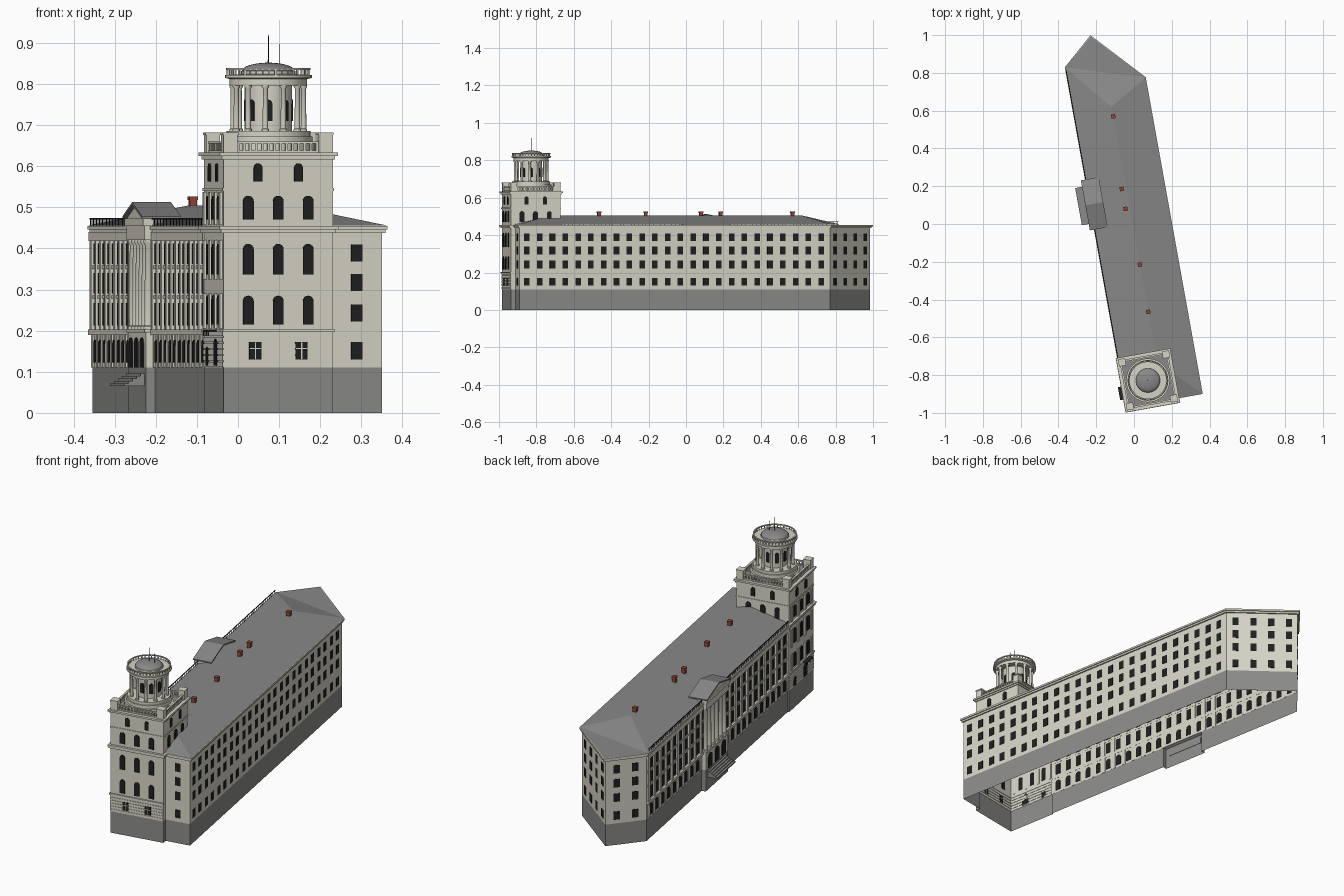
import bpy, bmesh, math
from mathutils import Matrix, Vector

if "Cube" in bpy.data.objects:
    bpy.data.objects.remove(bpy.data.objects["Cube"])

TURN = Matrix.Rotation(math.radians(10.2), 4, 'Z')   # whole building is turned on the site


def mat(name, c):
    m = bpy.data.materials.new(name)
    m.diffuse_color = (*c, 1)
    m.use_nodes = True
    m.node_tree.nodes["Principled BSDF"].inputs["Base Color"].default_value = m.diffuse_color
    return m


CREAM = mat("cream_plaster", (0.68, 0.66, 0.57))
STONE = mat("grey_plinth", (0.26, 0.26, 0.255))
ROOF = mat("grey_roof", (0.25, 0.25, 0.25))
GLASS = mat("dark_glass", (0.014, 0.014, 0.015))
IRON = mat("black_iron", (0.02, 0.02, 0.02))
BRICK = mat("red_brick", (0.27, 0.06, 0.035))


def finish(name, bm, material, smooth=False):
    me = bpy.data.meshes.new(name)
    bm.to_mesh(me)
    bm.free()
    me.materials.append(material)
    ob = bpy.data.objects.new(name, me)
    bpy.context.collection.objects.link(ob)
    ob.matrix_world = TURN
    if smooth:
        bpy.ops.object.select_all(action='DESELECT')
        ob.select_set(True)
        bpy.context.view_layer.objects.active = ob
        bpy.ops.object.shade_smooth_by_angle(angle=math.radians(35))


def box(bm, x0, x1, y0, y1, z0, z1):
    m = Matrix.Translation(((x0 + x1) / 2, (y0 + y1) / 2, (z0 + z1) / 2)) @ \
        Matrix.Diagonal((x1 - x0, y1 - y0, z1 - z0, 1))
    bmesh.ops.create_cube(bm, size=1, matrix=m)


def prism(bm, poly, z0, z1, bottom=True, top=True):
    lo = [bm.verts.new((x, y, z0)) for x, y in poly]
    hi = [bm.verts.new((x, y, z1)) for x, y in poly]
    n = len(poly)
    for i in range(n):
        j = (i + 1) % n
        bm.faces.new((lo[i], lo[j], hi[j], hi[i]))
    if bottom:
        bm.faces.new(lo[::-1])
    if top:
        bm.faces.new(hi)


def offset(poly, d):
    """Push a counter-clockwise outline outwards with mitred corners."""
    out, n = [], len(poly)
    for i in range(n):
        a, b, c = (Vector(poly[k % n]) for k in (i - 1, i, i + 1))
        e, f = (b - a).normalized(), (c - b).normalized()
        n1, n2 = Vector((e.y, -e.x)), Vector((f.y, -f.x))
        p = b + (n1 + n2) * d / (1 + n1.dot(n2))
        out.append((p.x, p.y))
    return out


def plate(bm, a, b, s, z0, w, h, arched=False, t=0.004):
    """Window plate on the wall a-b, centred at distance s from a."""
    a, b = Vector(a), Vector(b)
    d = (b - a).normalized()
    nrm = Vector((d.y, -d.x))
    pts = [(-w / 2, 0), (w / 2, 0)]
    if arched:
        r = w / 2
        pts += [(r * math.cos(k * math.pi / 8), h - r + r * math.sin(k * math.pi / 8)) for k in range(9)]
    else:
        pts += [(w / 2, h), (-w / 2, h)]
    rings = []
    for side in (t, -0.002):
        o = a + d * s + nrm * side
        rings.append([bm.verts.new((o.x + d.x * u, o.y + d.y * u, z0 + v)) for u, v in pts])
    f, k = rings
    bm.faces.new(f)
    bm.faces.new(k[::-1])
    for i in range(len(pts)):
        j = (i + 1) % len(pts)
        bm.faces.new((f[j], f[i], k[i], k[j]))


def lathe(bm, cx, cy, prof, n=32):
    rings = [[bm.verts.new((cx + r * math.cos(2 * math.pi * i / n), cy + r * math.sin(2 * math.pi * i / n), z))
              for i in range(n)] for r, z in prof]
    for p, q in zip(rings, rings[1:]):
        for i in range(n):
            j = (i + 1) % n
            bm.faces.new((p[i], p[j], q[j], q[i]))
    bm.faces.new(rings[-1])


# --- shell: plinth, walls, cornice
TX0, TX1, TY0, TY1 = -0.209, 0.061, -0.963, -0.693     # tower plan
TCX, TCY = (TX0 + TX1) / 2, (TY0 + TY1) / 2
FR, BR, TIP, BL = (0.187, -0.938), (0.187, 0.749), (-0.051, 1.008), (-0.202, 0.876)
head = [(TX0, TY0), (TX1, TY0), (TX1, -0.938), FR, BR, TIP, BL]
tail = [(-0.202, TY1), (TX0, TY1)]
outline = head + tail
PY0, PY1, PX = 0.02, 0.265, -0.224                      # portico bay
bm = bmesh.new()
prism(bm, head + [(-0.202, PY1), (PX, PY1), (PX, PY0), (-0.202, PY0)] + tail, 0, 0.11, False, False)
finish("plinth", bm, STONE)
bm = bmesh.new()
prism(bm, outline, 0.11, 0.45, False, False)
prism(bm, [(TX0, TY0), (TX1, TY0), (TX1, TY1), (TX0, TY1)], 0.45, 0.63, False, False)
finish("walls", bm, CREAM)
bm = bmesh.new()
prism(bm, offset(outline, 0.007), 0.437, 0.446)
prism(bm, offset(outline, 0.012), 0.446, 0.455)
finish("eaves_cornice", bm, CREAM)

# --- hipped main roof with flat rear corner
bm = bmesh.new()
V = [bm.verts.new(p) for p in ((0.197, -0.948, 0.456), (0.197, 0.753, 0.456), (-0.05, 1.018, 0.456),
                               (-0.212, 0.88, 0.456), (-0.212, -0.693, 0.456),
                               (-0.007, -0.74, 0.505), (-0.007, 0.631, 0.505), (0.04, -0.948, 0.456))]
for f in ((0, 1, 6, 5), (4, 5, 6, 3), (1, 3, 6), (1, 2, 3), (0, 5, 7)):
    bm.faces.new([V[i] for i in f])
finish("main_roof", bm, ROOF)

# --- chimneys
bm = bmesh.new()
for x, y in ((-0.007, 0.58), (-0.031, 0.194), (-0.03, 0.087), (-0.008, -0.217), (-0.008, -0.471)):
    box(bm, x - 0.009, x + 0.009, y - 0.009, y + 0.009, 0.485, 0.522)
    box(bm, x - 0.011, x + 0.011, y - 0.011, y + 0.011, 0.518, 0.527)
finish("chimneys", bm, BRICK)

# --- plain windows on the right, front-right and rear walls
ROWS = (0.13, 0.222, 0.296, 0.368)
bm = bmesh.new()
for z in ROWS:
    for i in range(24):
        plate(bm, FR, BR, 0.04 + i * 0.0695, z, 0.03, 0.042, t=0.002)
    for i in range(4):
        plate(bm, BR, TIP, 0.045 + i * 0.088, z, 0.03, 0.042, t=0.002)
    for s in (0.055, 0.145):
        plate(bm, TIP, BL, s, z, 0.03, 0.042, t=0.002)
    plate(bm, (TX1, -0.938), FR, 0.064, z, 0.028, 0.042, t=0.002)
# left facade windows, arched on the ground floor
STEP, LY0, N = 0.0645, -0.655, 24
for i in range(N):
    s = 0.876 - (LY0 + i * STEP)
    plate(bm, BL, (-0.202, TY1), s, 0.122, 0.03, 0.055, True)
    for z, h in ((0.212, 0.055), (0.29, 0.05), (0.362, 0.05)):
        plate(bm, BL, (-0.202, TY1), s, z, 0.028, h)
finish("windows", bm, GLASS)

# --- left facade pilasters, string courses and sills
bm = bmesh.new()
for i in range(N + 1):
    y = LY0 + (i - 0.5) * STEP
    box(bm, -0.21, -0.201, y - 0.009, y + 0.009, 0.2, 0.42)
    box(bm, -0.206, -0.201, y - 0.012, y + 0.012, 0.11, 0.19)
for z0, z1, d in ((0.19, 0.203, 0.011), (0.278, 0.286, 0.004), (0.35, 0.358, 0.004), (0.418, 0.44, 0.01)):
    box(bm, -0.202 - d, -0.201, TY1, 0.874, z0, z1)
finish("facade_pilasters", bm, CREAM)

# --- roof railing
bm = bmesh.new()
for i in range(78):
    y = -0.68 + i * 0.02
    box(bm, -0.2105, -0.2085, y - 0.001, y + 0.001, 0.455, 0.473)
box(bm, -0.2115, -0.2075, -0.685, 0.865, 0.471, 0.4735)
finish("roof_railing", bm, IRON)

# --- portico: ground storey, columns, pediment, entrance doors, steps
PM = (PY0 + PY1) / 2
bm = bmesh.new()
box(bm, PX, -0.201, PY0, PY1, 0.11, 0.2)
box(bm, PX - 0.004, -0.201, PY0 - 0.004, PY1 + 0.004, 0.195, 0.204)
box(bm, PX - 0.004, -0.201, PY0, PY1, 0.42, 0.457)
box(bm, PX - 0.008, -0.18, PY0 - 0.005, PY1 + 0.005, 0.455, 0.473)
for i in range(6):
    y = PY0 + 0.018 + i * (PY1 - PY0 - 0.036) / 5
    lathe(bm, -0.214, y, [(0.013, 0.203), (0.013, 0.21), (0.0105, 0.212), (0.009, 0.408), (0.013, 0.414), (0.013, 0.42)], 12)
ends = [[bm.verts.new(p) for p in ((x, PY0, 0.473), (x, PY1, 0.473), (x, PM, 0.505))] for x in (PX - 0.003, -0.17)]
bm.faces.new(ends[0][::-1])
bm.faces.new(ends[1])
finish("portico", bm, CREAM, True)
bm = bmesh.new()
for y in (PY0 - 0.012, PY1 + 0.012):
    q = [(x, yy, z) for x in (PX - 0.012, -0.14) for yy, z in ((y, 0.472), (PM, 0.506), (PM, 0.513), (y, 0.478))]
    v = [bm.verts.new(p) for p in q]
    for f in ((0, 1, 2, 3), (7, 6, 5, 4), (0, 4, 5, 1), (3, 2, 6, 7), (0, 3, 7, 4)):
        bm.faces.new([v[k] for k in f])
bmesh.ops.recalc_face_normals(bm, faces=bm.faces[:])
finish("pediment_roof", bm, ROOF)
bm = bmesh.new()
for s in (-0.075, 0, 0.075):
    plate(bm, (PX, PY1), (PX, PY0), (PY1 - PY0) / 2 + s, 0.111, 0.042, 0.072, True)
finish("entrance_doors", bm, GLASS)
bm = bmesh.new()
for i in range(5):
    box(bm, -0.273 + i * 0.01, PX + 0.002, PM - 0.1, PM + 0.1, 0.065 + i * 0.006, 0.072 + i * 0.006)
finish("entrance_steps", bm, STONE)

# --- tower openings
sides = [((TX0, TY0), (TX1, TY0)), ((TX0, TY1), (TX0, TY0)), ((TX1, TY0), (TX1, TY1)), ((TX1, TY1), (TX0, TY1))]
bm = bmesh.new()
for k, (a, b) in enumerate(sides):
    for o in (-0.074, 0, 0.074):
        for z, h in ((0.215, 0.07), (0.337, 0.074), (0.47, 0.058)):
            if k < 2 or z > 0.45:
                plate(bm, a, b, 0.135 + o, z, 0.026, h, True)
    for o in (-0.05, 0.05):
        plate(bm, a, b, 0.135 + o, 0.563, 0.021, 0.044, True)
for s in (0.078, 0.192):
    plate(bm, *sides[0], s, 0.13, 0.03, 0.042, t=0.005)
for s, w, h in ((0.06, 0.026, 0.045), (0.177, 0.04, 0.065)):
    plate(bm, *sides[1], s, 0.115, w, h, True, 0.005)
finish("tower_windows", bm, GLASS)
bm = bmesh.new()
for s in (0.078, 0.192):                                # cross bars of the ground floor windows
    plate(bm, *sides[0], s, 0.13, 0.003, 0.042, t=0.007)
    plate(bm, *sides[0], s, 0.155, 0.03, 0.003, t=0.007)
finish("window_bars", bm, CREAM)

# --- tower mouldings, rustication and parapet
square = [(TX0, TY0), (TX1, TY0), (TX1, TY1), (TX0, TY1)]
bm = bmesh.new()
for a, b in sides[:2]:
    for z in (0.112, 0.127, 0.142, 0.157, 0.172, 0.187):
        plate(bm, a, b, 0.135, z, 0.27, 0.012, t=0.0025)
    plate(bm, a, b, 0.135, 0.197, 0.276, 0.007, t=0.007)
for o in (-0.111, -0.037, 0.037, 0.111):                # pilasters on the tower's left face
    for z, h in ((0.205, 0.085), (0.325, 0.095), (0.457, 0.08)):
        plate(bm, *sides[1], 0.135 + o, z, 0.018, h, t=0.006)
prism(bm, offset(square, 0.003), 0.54, 0.547)
prism(bm, offset(square, 0.005), 0.617, 0.625)
prism(bm, offset(square, 0.011), 0.625, 0.634)
for sx in (-1, 1):
    for sy in (-1, 1):
        cx, cy = TCX + sx * 0.118, TCY + sy * 0.118
        box(bm, cx - 0.017, cx + 0.017, cy - 0.017, cy + 0.017, 0.633, 0.677)
        box(bm, cx - 0.019, cx + 0.019, cy - 0.019, cy + 0.019, 0.676, 0.682)
for s in (-1, 1):
    for z0, z1 in ((0.633, 0.638), (0.655, 0.66)):
        box(bm, TCX - 0.12, TCX + 0.12, TCY + s * 0.125 - 0.005, TCY + s * 0.125 + 0.005, z0, z1)
        box(bm, TCX + s * 0.125 - 0.005, TCX + s * 0.125 + 0.005, TCY - 0.12, TCY + 0.12, z0, z1)
    for i in range(14):
        o = -0.0975 + i * 0.015
        for cx, cy in ((TCX + o, TCY + s * 0.125), (TCX + s * 0.125, TCY + o)):
            box(bm, cx - 0.003, cx + 0.003, cy - 0.003, cy + 0.003, 0.637, 0.656)
finish("tower_mouldings", bm, CREAM)
bm = bmesh.new()
prism(bm, offset(square, -0.016), 0.63, 0.637)
finish("tower_deck", bm, ROOF)
bm = bmesh.new()
box(bm, TX0 - 0.028, TX0, -0.905, -0.835, 0.198, 0.202)
for y in (-0.9, -0.87, -0.84):
    box(bm, TX0 - 0.028, TX0 - 0.025, y - 0.0015, y + 0.0015, 0.188, 0.202)
finish("door_canopy", bm, IRON)

# --- rotunda: stepped base, drum, colonnade, entablature, balustrade
bm = bmesh.new()
lathe(bm, TCX, TCY, [(0.116, 0.636), (0.116, 0.655), (0.108, 0.655), (0.108, 0.672), (0.102, 0.672), (0.102, 0.686)])
lathe(bm, TCX, TCY, [(0.058, 0.685), (0.058, 0.8)])
lathe(bm, TCX, TCY, [(0.07, 0.797), (0.094, 0.797), (0.094, 0.812), (0.106, 0.815), (0.106, 0.822), (0.066, 0.824)])
lathe(bm, TCX, TCY, [(0.066, 0.822), (0.066, 0.832), (0.06, 0.833)])
for i in range(12):
    a = 2 * math.pi * (i + 0.5) / 12
    lathe(bm, TCX + 0.086 * math.cos(a), TCY + 0.086 * math.sin(a),
          [(0.009, 0.685), (0.009, 0.69), (0.007, 0.692), (0.006, 0.788), (0.009, 0.793), (0.009, 0.799)], 12)
for i in range(40):
    a = 2 * math.pi * i / 40
    w = 0.003 if i % 5 == 0 else 0.0015
    x, y = TCX + 0.1 * math.cos(a), TCY + 0.1 * math.sin(a)
    box(bm, x - w, x + w, y - w, y + w, 0.82, 0.836)
lathe(bm, TCX, TCY, [(0.097, 0.834), (0.103, 0.834), (0.103, 0.839), (0.097, 0.839), (0.097, 0.834)])
bm.faces.ensure_lookup_table()
bm.faces.remove(bm.faces[-1])                           # keep the handrail an open ring
finish("rotunda", bm, CREAM, True)
bm = bmesh.new()
for i in range(8):
    a = -math.pi / 2 + math.radians(-10.2) + i * math.pi / 4
    c, t = Vector((TCX + 0.0575 * math.cos(a), TCY + 0.0575 * math.sin(a))), Vector((-math.sin(a), math.cos(a)))
    plate(bm, c - t * 0.02, c + t * 0.02, 0.02, 0.71, 0.02, 0.052, True, 0.002)
finish("rotunda_windows", bm, GLASS)
bm = bmesh.new()
lathe(bm, TCX, TCY, [(0.064 * math.cos(k * math.pi / 17), 0.832 + 0.02 * math.sin(k * math.pi / 17)) for k in range(9)])
finish("dome", bm, ROOF, True)
bm = bmesh.new()
lathe(bm, TCX, TCY, [(0.0015, 0.85), (0.001, 0.92)], 6)
lathe(bm, TCX + 0.028, TCY, [(0.001, 0.84), (0.001, 0.897)], 6)
finish("masts", bm, IRON)
